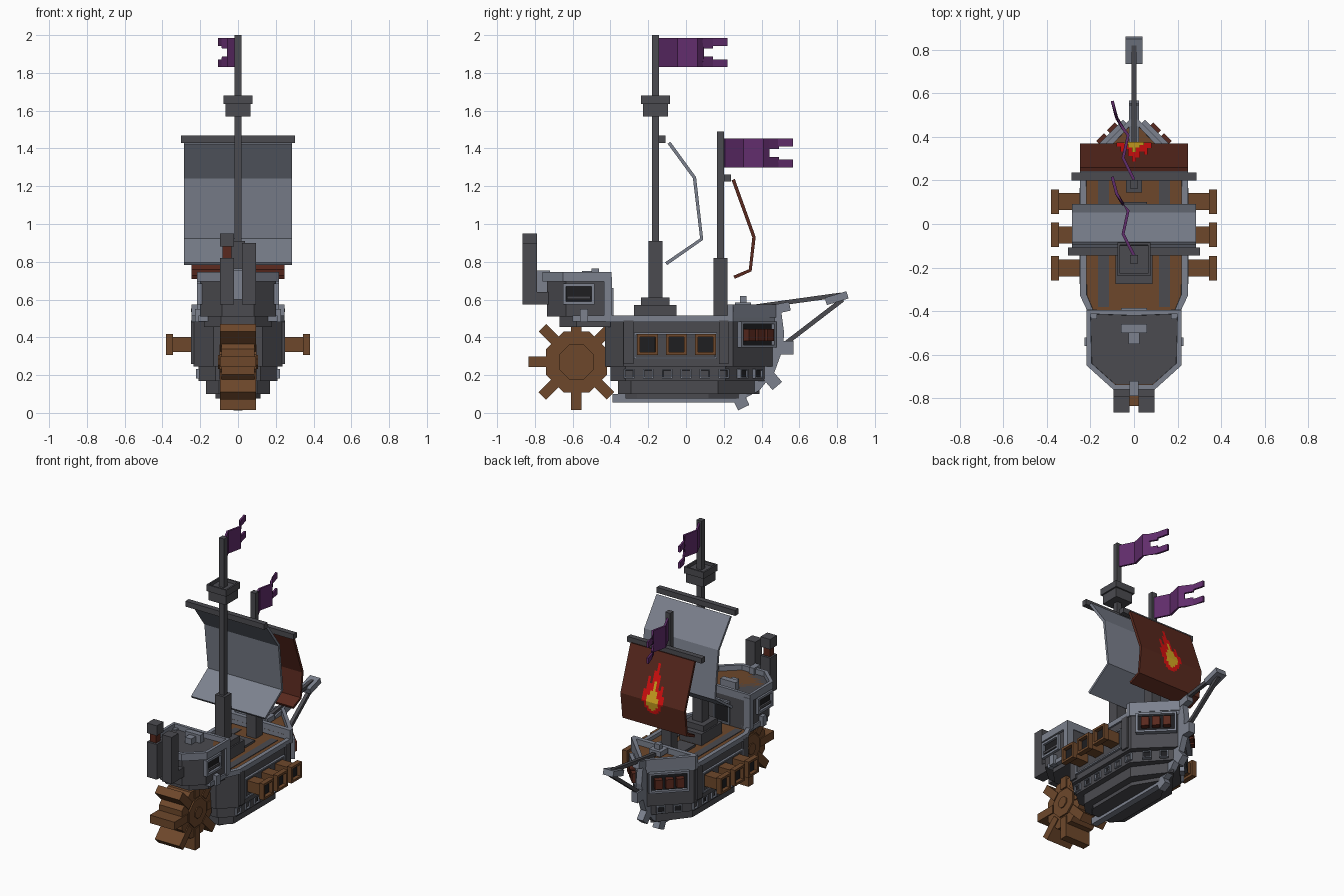
import bpy, bmesh, math
from mathutils import Matrix, Vector

cube = bpy.data.objects.get("Cube")
if cube:
    bpy.data.objects.remove(cube, do_unlink=True)


def material(name, *rgb):
    m = bpy.data.materials.new(name)
    m.use_nodes = True
    m.diffuse_color = (*rgb, 1)
    m.node_tree.nodes["Principled BSDF"].inputs["Base Color"].default_value = (*rgb, 1)
    return m


DARK = material("dark_grey", .07, .07, .08)
LIGHT = material("light_grey", .2, .22, .27)
BROWN = material("wood_brown", .155, .064, .024)
RED = material("dark_red", .1, .022, .013)
PURPLE = material("purple", .12, .026, .15)
BLACK = material("black", .013, .013, .015)
FIRE = material("fire_red", .7, .005, .005)
GOLD = material("flame_yellow", .65, .38, .015)
SIDES = (1, -1)


def finish(name, bm, mat):
    bmesh.ops.recalc_face_normals(bm, faces=bm.faces)
    me = bpy.data.meshes.new(name)
    bm.to_mesh(me)
    bm.free()
    me.materials.append(mat)
    ob = bpy.data.objects.new(name, me)
    bpy.context.collection.objects.link(ob)
    return ob


def box(name, x, y, z, mat, turn=0, axis='Z'):
    """Box from three (low, high) spans, turned about its centre."""
    mid = Vector([sum(s) / 2 for s in (x, y, z)])
    size = [abs(s[1] - s[0]) for s in (x, y, z)]
    bm = bmesh.new()
    m = Matrix.Translation(mid) @ Matrix.Rotation(turn, 4, axis) @ Matrix.Diagonal((*size, 1))
    bmesh.ops.create_cube(bm, size=1, matrix=m)
    return finish(name, bm, mat)


def around(c, r):
    return (c - r, c + r)


def prism(name, pts, lo, hi, mat, along='z'):
    """Polygon extruded along z (points x, y) or x (points y, z)."""
    bm = bmesh.new()
    place = (lambda p, h: (p[0], p[1], h)) if along == 'z' else (lambda p, h: (h, p[0], p[1]))
    rings = [[bm.verts.new(place(p, h)) for p in pts] for h in (lo, hi)]
    for ring in rings:
        bm.faces.new(ring)
    for i in range(len(pts)):
        j = (i + 1) % len(pts)
        bm.faces.new((rings[0][i], rings[0][j], rings[1][j], rings[1][i]))
    return finish(name, bm, mat)


def recess(ob, direction, border, depth, mat):
    """Sink a panel into the face that looks along direction."""
    bm = bmesh.new()
    bm.from_mesh(ob.data)
    face = max(bm.faces, key=lambda f: f.normal.dot(Vector(direction)))
    bmesh.ops.inset_region(bm, faces=[face], thickness=border)
    bmesh.ops.inset_region(bm, faces=[face], thickness=.001, depth=-depth)
    face.material_index = 1
    bm.to_mesh(ob.data)
    bm.free()
    ob.data.materials.append(mat)


def sheet(name, quads, mat, thick=0):
    bm = bmesh.new()
    for q in quads:
        bm.faces.new([bm.verts.new(p) for p in q])
    bmesh.ops.remove_doubles(bm, verts=bm.verts, dist=.0005)
    ob = finish(name, bm, mat)
    if thick:
        mod = ob.modifiers.new("thickness", 'SOLIDIFY')
        mod.thickness, mod.offset = thick, 0
    return ob


def outline(w, back, back_w, corner, bow, tip):
    half = [(back_w, back), (w, back + corner), (w, bow)]
    return half + [(0, tip)] + [(-x, y) for x, y in reversed(half)]


def beam(name, a, b, r, mat, x=0):
    (ay, az), (by, bz) = a, b
    n = math.hypot(by - ay, bz - az) / 2
    return box(name, around(x, r), around((ay + by) / 2, n), around((az + bz) / 2, r), mat,
               math.atan2(bz - az, by - ay), 'X')


# Hull in stepped layers, with sunken decks
prism("hull_bottom", outline(.12, -.32, .08, .06, .12, .32), .075, .12, DARK)
prism("hull_bilge", outline(.17, -.36, .1, .07, .17, .39), .10, .175, DARK)
prism("hull_port_band", outline(.21, -.4, .12, .08, .21, .44), .17, .25, DARK)
prism("hull_side", outline(.235, -.43, .13, .1, .25, .48), .245, .485, DARK)
rail = prism("main_rail", outline(.247, -.43, .2, .1, .25, .49), .48, .515, LIGHT)
recess(rail, (0, 0, 1), .03, .025, BROWN)
bow_rail = prism("bow_rail", outline(.247, .22, .247, 0, .25, .5), .505, .575, LIGHT)
recess(bow_rail, (0, 0, 1), .03, .04, BROWN)

# Keel, curved stem and its blunt teeth
stem = [(-.39, .055), (.27, .055), (.39, .12), (.47, .22), (.51, .33), (.52, .42), (.5, .57),
        (.45, .57), (.44, .3), (.36, .18), (.25, .1), (-.39, .1)]
prism("keel_and_stem", stem, -.022, .022, LIGHT, 'x')
for y, z, tilt in ((.29, .06, .45), (.46, .17, .7), (.535, .345, 0)):
    box("stem_tooth", around(0, .024), around(y, .033), around(z, .036), LIGHT, tilt, 'X')

# Side fittings, mirrored
for s in SIDES:
    plate = box("gun_panel", (s * .23, s * .25), (-.275, .165), (.285, .425), LIGHT)
    recess(plate, (s, 0, 0), .014, .008, DARK)
    for y in (-.203, -.05, .103):
        box("cannon_barrel", (s * .22, s * .35), around(y, .039), around(.3625, .039), BROWN)
        muzzle = box("cannon_muzzle", (s * .345, s * .38), around(y, .056), around(.3625, .056), BROWN)
        recess(muzzle, (s, 0, 0), .022, .025, BLACK)
    for i in range(6):
        port = box("porthole", (s * .205, s * .222), around(-.3 + i * .1, .028), around(.208, .025), LIGHT)
        recess(port, (s, 0, 0), .01, .012, BLACK)
    for y in (-.305, .2):
        box("hull_rib", (s * .225, s * .248), around(y, .026), (.26, .49), DARK)
    # Bow window on the slanted wall, with red blocks behind bars
    frame = box("bow_window", around(s * .128, .02), around(.372, .13), (.345, .485), LIGHT, s * math.pi / 4)
    recess(frame, (s, 1, 0), .02, .02, BLACK)
    for t in (-.07, 0, .07):
        box("bow_window_block", around(s * (.138 + t * .7), .025), around(.382 - t * .7, .025),
            around(.413, .032), RED, s * math.pi / 4)
    for t in (-.06, .05):
        port = box("bow_porthole", around(s * (.11 + t * .7), .017), around(.335 - t * .7, .028),
                   around(.208, .025), LIGHT, s * math.pi / 4)
        recess(port, (s, 1, 0), .01, .012, BLACK)

# Stern cabin
prism("cabin_foot", outline(.18, -.67, .09, .09, -.4, -.4), .455, .52, DARK)
prism("cabin_wall", outline(.2, -.735, .085, .1, -.4, -.4), .51, .71, DARK)
cabin_rail = prism("cabin_rail", outline(.217, -.76, .095, .11, -.395, -.395), .695, .745, LIGHT)
recess(cabin_rail, (0, 0, 1), .025, .035, BROWN)
box("cabin_hatch", around(0, .06), (-.5, -.46), (.71, .765), LIGHT)
box("cabin_hatch_knob", around(0, .025), (-.55, -.47), (.71, .75), LIGHT)
door = box("cabin_door", around(0, .06), (-.41, -.385), (.5, .66), LIGHT)
recess(door, (0, 1, 0), .015, .01, BLACK)
box("stern_post", around(0, .02), (-.79, -.72), (.6, .755), LIGHT)
for s in SIDES:
    box("cabin_corner_post", (s * .17, s * .217), (-.435, -.393), (.5, .72), LIGHT)
    box("cabin_sill", (s * .1, s * .21), (-.6, -.4), (.485, .515), LIGHT)
    window = box("cabin_window", (s * .19, s * .218), (-.65, -.485), (.575, .685), LIGHT)
    recess(window, (s, 0, 0), .022, .015, BLACK)
    box("cabin_window_bar", (s * .2, s * .215), (-.63, -.505), around(.61, .008), DARK)
    box("cabin_window_knob", (s * .19, s * .228), around(-.54, .02), (.48, .55), LIGHT)
    box("chimney_pipe", around(s * .057, .037), (-.8, -.72), (.575, .64), DARK)

# Chimneys behind the cabin
chimney_y = (-.865, -.79)
box("tall_chimney", (.02, .095), chimney_y, (.575, .9), DARK)
box("short_chimney", (-.095, -.02), chimney_y, (.575, .82), DARK)
box("chimney_neck", (-.083, -.035), (-.85, -.805), (.81, .89), RED)
box("chimney_cap", (-.095, -.02), chimney_y, (.88, .95), DARK)

# Paddle wheel
WHEEL = Vector((0, -.58, .27))
for part, radius, half in (("wheel_drum", .175, .088), ("wheel_disc", .1, .098), ("wheel_hub", .04, .105)):
    bm = bmesh.new()
    turn = Matrix.Rotation(math.pi / 2, 4, 'Y') @ Matrix.Rotation(math.pi / 8, 4, 'Z')
    bmesh.ops.create_cone(bm, cap_ends=True, segments=8, radius1=radius, radius2=radius,
                          depth=2 * half, matrix=Matrix.Translation(WHEEL) @ turn)
    finish(part, bm, BROWN)
for i in range(8):
    a = i * math.pi / 4
    c = WHEEL + Vector((0, math.cos(a), math.sin(a))) * .18
    box("wheel_paddle", around(0, .095), around(c.y, .075), around(c.z, .028), BROWN, a, 'X')

# Masts, yards and lookout
for part, y, top, thick_top in (("main", -.162, 2, .91), ("fore", .182, 1.49, .82)):
    box(part + "_mast", around(0, .019), around(y, .019), (.49, top), DARK)
    box(part + "_mast_foot", around(0, .037), around(y, .037), (.49, thick_top), DARK)
box("mast_step_low", around(0, .085), around(-.162, .113), (.485, .57), DARK)
box("mast_step_high", around(0, .075), around(-.162, .075), (.56, .61), DARK)
box("main_yard", around(0, .303), (-.145, -.108), (1.43, 1.468), DARK)
box("fore_yard", around(0, .287), (.2, .237), (1.225, 1.262), DARK)
box("lookout_body", around(0, .066), around(-.162, .066), (1.57, 1.66), DARK)
rim = box("lookout_rim", around(0, .076), around(-.162, .076), (1.635, 1.68), DARK)
recess(rim, (0, 0, 1), .016, .03, DARK)

# Bent sails
def sail(name, w, path, mat):
    quads = [[(-w, *a), (w, *a), (w, *b), (-w, *b)] for a, b in zip(path, path[1:])]
    sheet(name, quads, mat, .018)

sail("main_sail", .285, [(-.09, 1.43), (.045, 1.245), (.083, .92), (-.105, .79)], LIGHT)
sail("fore_sail", .247, [(.25, 1.235), (.36, .93), (.34, .755), (.255, .718)], RED)


# Flame painted on the fore sail
def flame(name, left, step, spans, lift, mat):
    def at(x, z):
        d = z - .93
        return (x, .36 + lift - (d * .36 if d > 0 else -d * .11), z)
    quads = []
    for i, (lo, hi) in enumerate(spans):
        x, x2 = left + i * step, left + (i + 1) * step
        for a, b in ((lo, .93), (.93, hi)):
            if b > a:
                quads.append([at(x, a), at(x2, a), at(x2, b), at(x, b)])
    sheet(name, quads, mat)

flame("flame_outer", -.081, .018, [(.92, .98), (.88, 1.04), (.86, 1.01), (.85, 1.1), (.85, 1.17),
      (.85, 1.12), (.86, 1.04), (.88, 1.08), (.92, 1)], .013, FIRE)
flame("flame_inner", -.045, .018, [(.9, .96), (.88, 1), (.87, 1.06), (.88, 1), (.9, .97)], .017, GOLD)


# Swallow-tailed flags
def flag(name, path, lo, hi):
    def strip(a, b, low, high):
        z, z2 = lo + (hi - lo) * low, lo + (hi - lo) * high
        return [(*a, z), (*b, z), (*b, z2), (*a, z2)]
    quads = [strip(a, b, 0, 1) for a, b in zip(path[:4], path[1:4])]
    for a, b, d in ((path[3], path[4], .36), (path[4], path[5], .27)):
        quads += [strip(a, b, 0, d), strip(a, b, 1 - d, 1)]
    sheet(name, quads, PURPLE, .014)

wave = [(0, 0), (-.05, .1), (-.027, .205), (-.05, .235), (-.08, .285), (-.1, .362)]
flag("main_flag", [(x, y - .145) for x, y in wave], 1.83, 1.985)
flag("fore_flag", [(x, y + .203) for x, y in wave], 1.3, 1.452)

# Bowsprit with forked head
beam("bowsprit_top", (.35, .56), (.82, .625), .012, DARK)
beam("bowsprit_stay", (.53, .37), (.83, .6), .012, DARK)
beam("bowsprit_root", (.38, .53), (.55, .565), .024, LIGHT)
for s in SIDES:
    beam("bowsprit_head", (.74, .59), (.855, .625), .02, LIGHT, s * .019)

# Deck fittings
box("bow_bitt", around(0, .02), (.285, .32), (.53, .62), LIGHT)
box("bow_bitt_bar", around(0, .045), (.26, .345), (.55, .585), LIGHT)
box("deck_grate", around(0, .06), (-.02, .1), (.485, .505), DARK)
for s in SIDES:
    box("deck_strip", around(s * .14, .025), (-.38, .2), (.487, .494), DARK)
